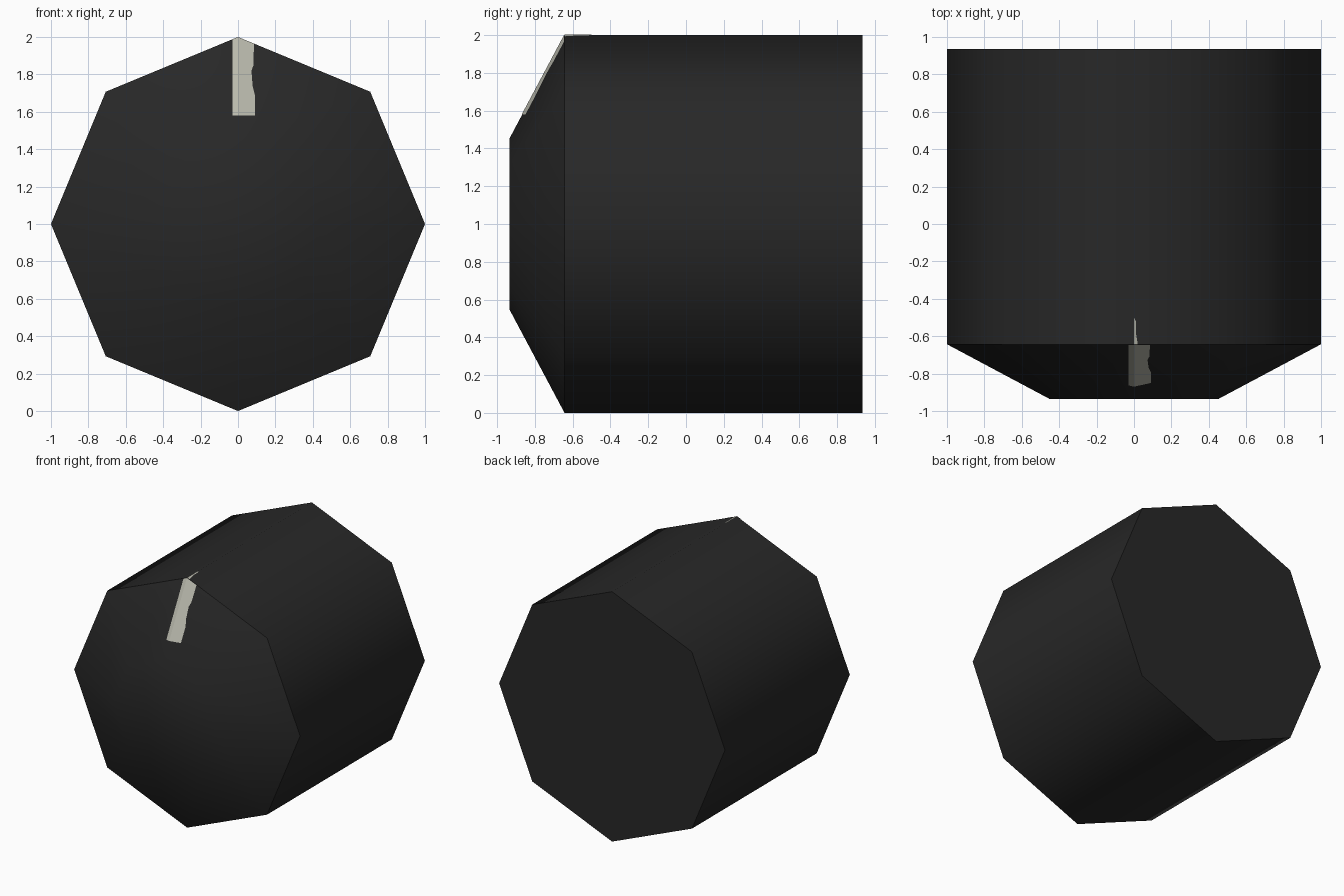
import bpy, bmesh, math

if "Cube" in bpy.data.objects:
    bpy.data.objects.remove(bpy.data.objects["Cube"])

R, R_CAP = 1.0, 0.452                       # barrel and front cap radii
Y_BACK, Y_RIM, Y_FRONT = 0.935, -0.643, -0.935
A = math.radians(22.5)                      # half a side of the octagon


def material(name, rgb):
    m = bpy.data.materials.new(name)
    m.diffuse_color = (*rgb, 1)
    m.use_nodes = True
    m.node_tree.nodes["Principled BSDF"].inputs["Base Color"].default_value = m.diffuse_color
    return m


def add_object(name, bm, mat):
    me = bpy.data.meshes.new(name)
    bm.to_mesh(me)
    bm.free()
    me.materials.append(mat)
    ob = bpy.data.objects.new(name, me)
    bpy.context.collection.objects.link(ob)
    return ob


black = material("charcoal black", (0.0205, 0.0205, 0.0205))
grey = material("warm pale grey", (0.48, 0.48, 0.41))

# Octagonal barrel with a tapered front
bm = bmesh.new()
rings = [[bm.verts.new((r * math.cos(2 * A * i), y, 1 + r * math.sin(2 * A * i)))
          for i in range(8)]
         for r, y in ((R, Y_BACK), (R, Y_RIM), (R_CAP, Y_FRONT))]
for a, b in zip(rings, rings[1:]):
    for i in range(8):
        j = (i + 1) % 8
        bm.faces.new((a[i], a[j], b[j], b[i]))
bm.faces.new(rings[0])
bm.faces.new(rings[-1])
bmesh.ops.recalc_face_normals(bm, faces=bm.faces)
barrel = add_object("barrel", bm, black)
bpy.context.view_layer.objects.active = barrel
barrel.select_set(True)
bpy.ops.object.shade_smooth_by_angle(angle=math.radians(50))


# Painted stripe, laid just above the two upper facets of the taper
def on_taper(x, z):
    d = abs(x) * math.sin(A) + (z - 1) * math.cos(A)
    t = (math.cos(A) - d) / (math.cos(A) * (R - R_CAP))
    return (x, Y_RIM + (Y_FRONT - Y_RIM) * t - 0.003, z)


def ridge(x):
    return 2 - abs(x) * math.tan(A)


bm = bmesh.new()
right_edge = [(0.09, 1.58), (0.09, 1.69), (0.078, 1.74), (0.072, 1.82),
              (0.083, 1.85), (0.085, ridge(0.085))]
left_edge = [(-0.03, z) for z in (1.58, 1.69, 1.74, 1.82, 1.85, ridge(0.03))]
for edge in (left_edge, right_edge):
    for k in range(5):
        (xa, za), (xb, zb) = edge[k], edge[k + 1]
        top = 2 if k == 4 else zb
        quad = [(0, za), (xa, za), (xb, zb), (0, top)]
        if xa < 0:
            quad.reverse()
        bm.faces.new([bm.verts.new(on_taper(x, z)) for x, z in quad])
bmesh.ops.remove_doubles(bm, verts=bm.verts, dist=1e-5)
add_object("front_stripe", bm, grey)

# Thin tail of the stripe running back along the top ridge
bm = bmesh.new()
bm.faces.new([bm.verts.new((x, y, ridge(x) + 0.002)) for x, y in
              ((0, Y_RIM), (0.02, Y_RIM), (0.01, -0.58), (0.01, -0.52), (0, -0.5))])
add_object("ridge_stripe", bm, grey)
